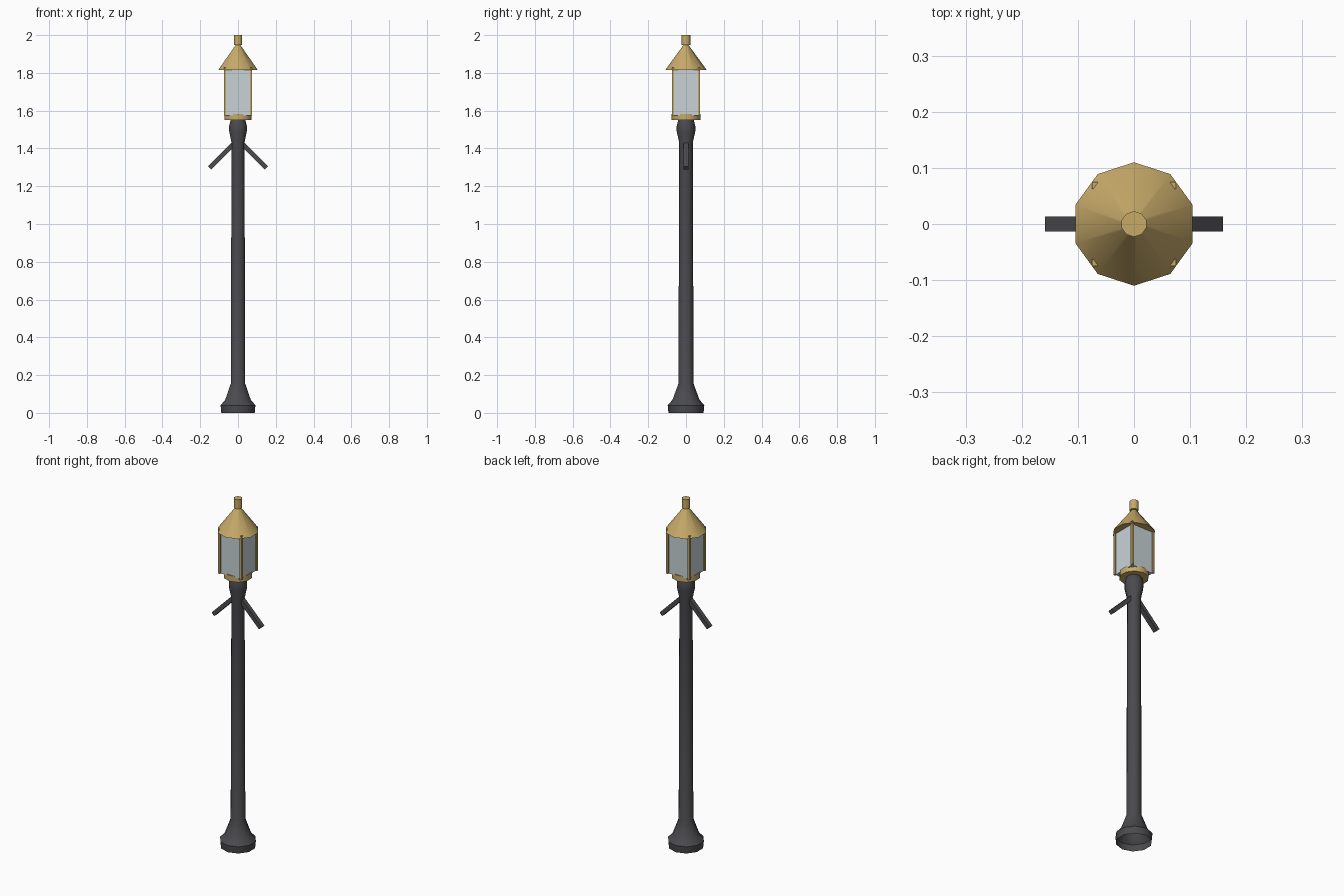
import bpy
import bmesh
import math
from mathutils import Matrix

if "Cube" in bpy.data.objects:
    bpy.data.objects.remove(bpy.data.objects["Cube"])

SIDES = 10


def material(name, rgb, roughness=0.6):
    mat = bpy.data.materials.new(name)
    mat.use_nodes = True
    mat.diffuse_color = (*rgb, 1)
    bsdf = mat.node_tree.nodes["Principled BSDF"]
    bsdf.inputs["Base Color"].default_value = (*rgb, 1)
    bsdf.inputs["Roughness"].default_value = roughness
    return mat


iron = material("dark iron", (0.07, 0.07, 0.078))
brass = material("warm brass", (0.57, 0.40, 0.14))
glass = material("pale glass", (0.58, 0.65, 0.67))


def finish(name, bm, mat, smooth=False):
    bmesh.ops.recalc_face_normals(bm, faces=bm.faces)
    mesh = bpy.data.meshes.new(name)
    bm.to_mesh(mesh)
    bm.free()
    mesh.materials.append(mat)
    obj = bpy.data.objects.new(name, mesh)
    bpy.context.collection.objects.link(obj)
    if smooth:
        bpy.ops.object.select_all(action="DESELECT")
        obj.select_set(True)
        bpy.context.view_layer.objects.active = obj
        bpy.ops.object.shade_smooth_by_angle(angle=math.radians(40))
    return obj


def turned(name, profile, mat, cap_bottom=True):
    """Ten-sided lathe of (radius, height) pairs with a vertex on the y axis."""
    bm = bmesh.new()
    rings = []
    for r, z in profile:
        angles = [math.pi / 2 + math.tau * i / SIDES for i in range(SIDES)]
        rings.append([bm.verts.new((r * math.cos(a), r * math.sin(a), z)) for a in angles])
    for low, high in zip(rings, rings[1:]):
        for i in range(SIDES):
            j = (i + 1) % SIDES
            bm.faces.new((low[i], low[j], high[j], high[i]))
    bm.faces.new(rings[-1])
    if cap_bottom:
        bm.faces.new(rings[0])
    return finish(name, bm, mat, smooth=True)


def box(name, size, matrix, mat):
    bm = bmesh.new()
    bmesh.ops.create_cube(bm, size=1, matrix=matrix @ Matrix.Diagonal((*size, 1)))
    return finish(name, bm, mat)


# Post with flared hollow foot and bulged collar
turned("post", [(0.093, 0), (0.097, 0.04), (0.071, 0.07), (0.04, 0.155),
                (0.036, 1.43), (0.049, 1.49), (0.049, 1.52), (0.041, 1.55)],
       iron, cap_bottom=False)

# Sloping side arms
for side, label in ((1, "left"), (-1, "right")):
    place = Matrix.Translation((side * 0.076, 0, 1.371)) @ Matrix.Rotation(side * math.pi / 4, 4, "Y")
    box(label + "_arm", (0.21, 0.027, 0.023), place, iron)

# Lantern: ring, glass, corner bars
LOW, HIGH = 1.575, 1.828
turned("lantern_ring", [(0.076, 1.55), (0.076, 1.583)], brass)
box("lantern_glass", (0.134, 0.134, 0.24), Matrix.Translation((0, 0, LOW + 0.12)), glass)
for sx, xname in ((1, "left"), (-1, "right")):
    for sy, yname in ((-1, "front"), (1, "back")):
        centre = Matrix.Translation((sx * 0.0685, sy * 0.0685, (LOW + HIGH) / 2))
        box(f"{yname}_{xname}_bar", (0.012, 0.012, HIGH - LOW), centre, brass)

# Roof and finial
turned("roof", [(0.11, 1.815), (0.01, 1.952)], brass)
turned("finial", [(0.023, 1.947), (0.023, 2.0)], brass)
